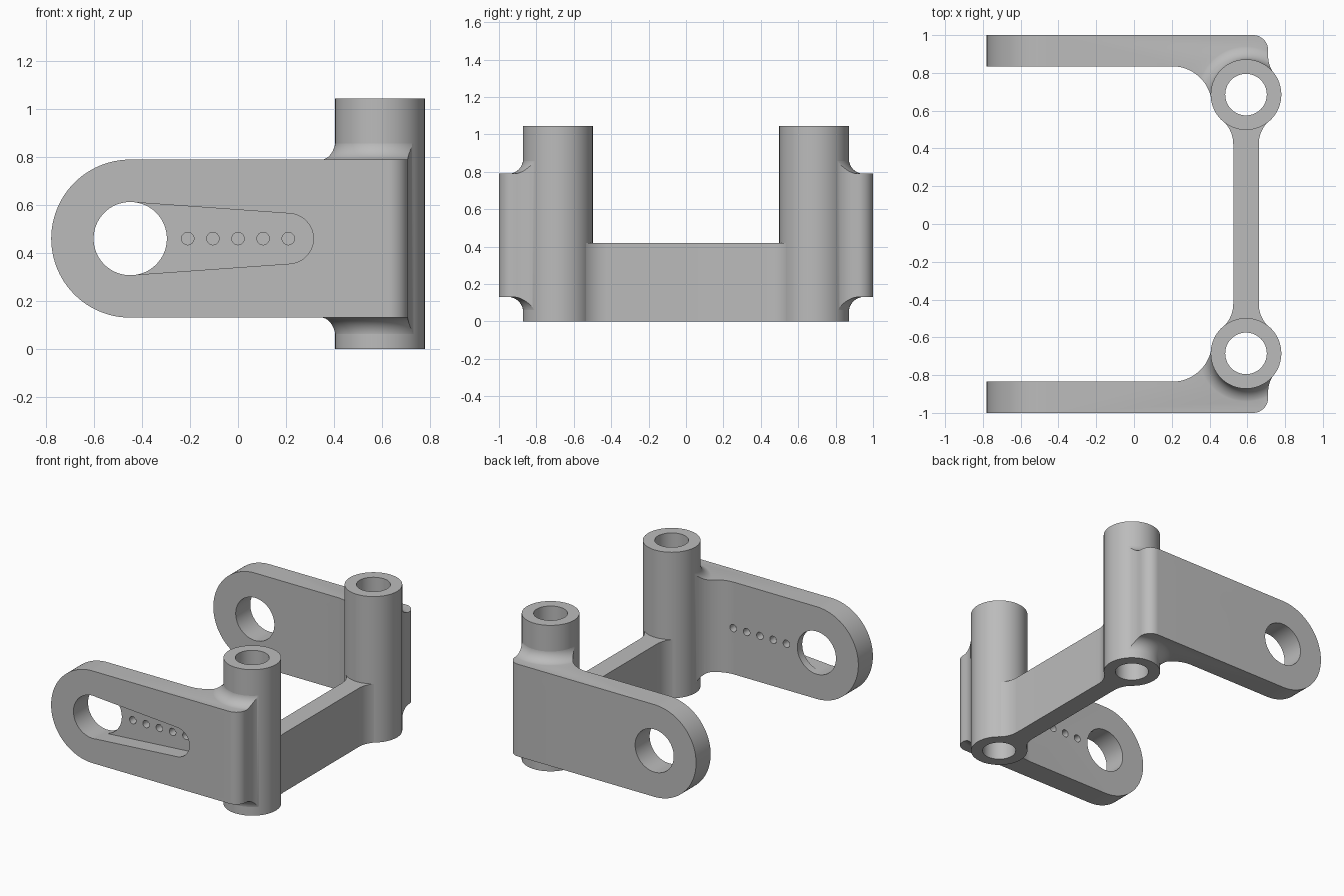
import bpy, bmesh
from math import sin, cos, pi, radians, degrees, atan2, sqrt, acos

cube = bpy.data.objects.get("Cube")
if cube:
    bpy.data.objects.remove(cube, do_unlink=True)

grey = bpy.data.materials.new("plain_grey")
grey.use_nodes = True
GREY = (0.5, 0.5, 0.5, 1)
grey.diffuse_color = GREY
grey.node_tree.nodes["Principled BSDF"].inputs["Base Color"].default_value = GREY

# Main dimensions
PX, PY = 0.593, -0.685              # post axis
R_OUT, R_BORE, POST_H = 0.187, 0.11, 1.045
R_JOIN = 0.185                      # blends run just inside the post skin
ARM_OUT, ARM_IN, ARM_END = -1.0, -0.835, 0.71
Z_LOW, Z_HIGH = 0.13, 0.79
EYE_X, EYE_Z, EYE_R = -0.45, 0.46, 0.153


def arc(cx, cy, r, a0, a1, n=16):
    """Points on an arc, angles in degrees."""
    angles = [radians(a0 + (a1 - a0) * i / n) for i in range(n + 1)]
    return [(cx + r * cos(a), cy + r * sin(a)) for a in angles]


def make_object(name, bm):
    bmesh.ops.recalc_face_normals(bm, faces=bm.faces)
    mesh = bpy.data.meshes.new(name)
    bm.to_mesh(mesh)
    bm.free()
    mesh.materials.append(grey)
    obj = bpy.data.objects.new(name, mesh)
    bpy.context.collection.objects.link(obj)
    return obj


def prism(name, outline, low, high, upright=False):
    """Extrude an outline along z, or an x-z outline along y if upright."""
    bm = bmesh.new()
    place = (lambda p: (p[0], low, p[1])) if upright else (lambda p: (p[0], p[1], low))
    face = bm.faces.new([bm.verts.new(place(p)) for p in outline])
    moved = bmesh.ops.extrude_face_region(bm, geom=[face])["geom"]
    step = (0, high - low, 0) if upright else (0, 0, high - low)
    bmesh.ops.translate(bm, vec=step, verts=[g for g in moved if isinstance(g, bmesh.types.BMVert)])
    return make_object(name, bm)


def lathe(name, profile, steps=72):
    """Revolve a closed (radius, z) profile about the post axis."""
    bm = bmesh.new()
    rings = [[bm.verts.new((PX + r * cos(2 * pi * i / steps), PY + r * sin(2 * pi * i / steps), z))
              for r, z in profile] for i in range(steps)]
    n = len(profile)
    for i in range(steps):
        a, b = rings[i], rings[(i + 1) % steps]
        for j in range(n):
            k = (j + 1) % n
            bm.faces.new((a[j], b[j], b[k], a[k]))
    return make_object(name, bm)


def boolean(target, tool, operation):
    mod = target.modifiers.new("cut", "BOOLEAN")
    mod.operation, mod.solver, mod.object = operation, "EXACT", tool
    bpy.context.view_layer.update()
    result = bpy.data.meshes.new_from_object(
        target.evaluated_get(bpy.context.evaluated_depsgraph_get()))
    target.modifiers.clear()
    target.data = result
    bpy.data.objects.remove(tool, do_unlink=True)


def smooth(obj):
    bpy.ops.object.select_all(action="DESELECT")
    obj.select_set(True)
    bpy.context.view_layer.objects.active = obj
    bpy.ops.object.shade_smooth_by_angle(angle=radians(25))


def mirrored(obj, name):
    """Copy an object to the back half."""
    bm = bmesh.new()
    bm.from_mesh(obj.data)
    for v in bm.verts:
        v.co.y = -v.co.y
    return make_object(name, bm)


# Plan outline of an arm, blended into the post on both sides
def arm_plan():
    r1, r2 = 0.16, 0.21
    c1x = ARM_END + r1
    c1y = PY - sqrt((R_JOIN + r1) ** 2 - (c1x - PX) ** 2)
    c2y = ARM_IN + r2
    c2x = PX - sqrt((R_JOIN + r2) ** 2 - (c2y - PY) ** 2)
    a1 = degrees(atan2(c1y - PY, c1x - PX))
    a2 = degrees(atan2(c2y - PY, c2x - PX)) - 360
    return ([(-0.9, ARM_OUT)]
            + arc(ARM_END - 0.08, ARM_OUT + 0.08, 0.08, -90, 0)
            + arc(c1x, c1y, r1, 180, a1 + 180)
            + arc(PX, PY, 0.15, a1, a2)
            + arc(c2x, c2y, r2, a2 + 180, -90)
            + [(-0.9, ARM_IN)])


# Arm: rounded side outline plus flared collars, trimmed to the plan outline
def build_arm(name):
    mid, half = (Z_LOW + Z_HIGH) / 2, (Z_HIGH - Z_LOW) / 2
    side = [(0.9, Z_LOW), (0.9, Z_HIGH)] + arc(EYE_X, mid, half, 90, 270, 48)
    arm = prism(name, side, -1.1, -0.4, upright=True)
    flare = 0.08
    r = R_OUT + flare
    collar = ([(0.12, Z_LOW - flare)]
              + arc(r, Z_LOW - flare, flare + 0.001, 180, 90, 12)
              + arc(r, Z_HIGH + flare, flare + 0.001, 270, 180, 12)
              + [(0.12, Z_HIGH + flare)])
    boolean(arm, lathe("collar", collar), "UNION")
    boolean(arm, prism("plan", arm_plan(), -0.2, 1.2), "INTERSECT")
    eye = arc(EYE_X, EYE_Z, EYE_R, 0, 360, 64)[:-1]
    boolean(arm, prism("eye", eye, -1.2, -0.7, upright=True), "DIFFERENCE")
    return arm


back_source = build_arm("arm_source")
back_arm = mirrored(back_source, "back_arm")
bpy.data.objects.remove(back_source, do_unlink=True)

# Front arm also has a tapered pocket and a row of small through holes
front_arm = build_arm("front_arm")
tip_x, tip_r = 0.21, 0.105
lean = degrees(acos((EYE_R - tip_r) / (tip_x - EYE_X)))
slot = (arc(tip_x, EYE_Z, tip_r, -lean, lean, 24)
        + arc(EYE_X, EYE_Z, EYE_R - 0.001, lean, lean, 1)[:1]
        + [(EYE_X, EYE_Z)]
        + arc(EYE_X, EYE_Z, EYE_R - 0.001, -lean, -lean, 1)[:1])
boolean(front_arm, prism("pocket", slot, -1.1, -0.89, upright=True), "DIFFERENCE")
for i in range(-2, 3):
    pin = arc(0.105 * i, EYE_Z, 0.026, 0, 360, 24)[:-1]
    boolean(front_arm, prism("pin_hole", pin, -1.05, -0.7, upright=True), "DIFFERENCE")

# Hollow posts
front_post = lathe("front_post", [(R_BORE, 0), (R_OUT, 0), (R_OUT, POST_H), (R_BORE, POST_H)])
back_post = mirrored(front_post, "back_post")

# Cross bar, flared where it meets each post
BAR_HALF, BAR_R = 0.0675, 0.167
dx = BAR_HALF + BAR_R
cy = PY + sqrt((R_JOIN + BAR_R) ** 2 - dx ** 2)
toward = degrees(atan2(PY - cy, -dx))
quarter = arc(PX + dx, cy, BAR_R, toward, -180)
quarter = [(x, y) for x, y in quarter]
right = quarter + [(x, -y) for x, y in reversed(quarter)]
left = [(2 * PX - x, y) for x, y in reversed(right)]
cross_bar = prism("cross_bar", right + left, 0, 0.42)

for part in (front_arm, back_arm, front_post, back_post, cross_bar):
    smooth(part)
